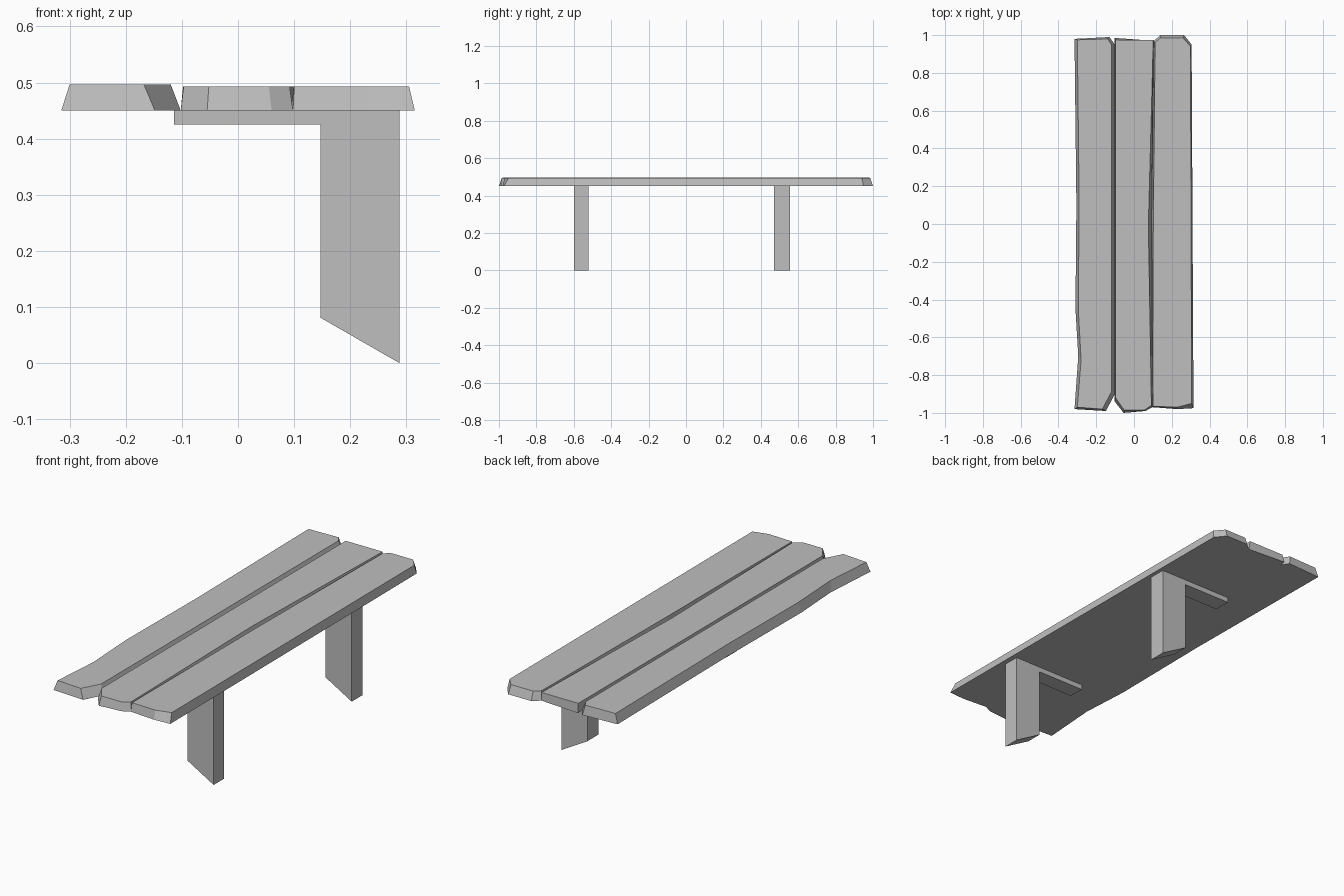
import bpy
import bmesh

default_cube = bpy.data.objects.get("Cube")
if default_cube:
    bpy.data.objects.remove(default_cube, do_unlink=True)

# One plain grey for the whole bench
grey = bpy.data.materials.new("weathered_grey")
grey.use_nodes = True
colour = (0.52, 0.52, 0.52, 1.0)
grey.diffuse_color = colour
grey.node_tree.nodes["Principled BSDF"].inputs["Base Color"].default_value = colour


def loft(name, lower, upper):
    """Join two matching outlines into a closed, flat-shaded solid."""
    bm = bmesh.new()
    first = [bm.verts.new(point) for point in lower]
    second = [bm.verts.new(point) for point in upper]
    bm.faces.new(list(reversed(first)))
    bm.faces.new(second)
    count = len(first)
    for i in range(count):
        j = (i + 1) % count
        bm.faces.new((first[i], first[j], second[j], second[i]))
    bmesh.ops.recalc_face_normals(bm, faces=bm.faces)
    mesh = bpy.data.meshes.new(name)
    bm.to_mesh(mesh)
    bm.free()
    mesh.materials.append(grey)
    part = bpy.data.objects.new(name, mesh)
    bpy.context.collection.objects.link(part)
    return part


SEAT_BOTTOM = 0.45


def plank(name, top_height, outline):
    """Rough-hewn board: each corner gives bottom x, y and top x, y."""
    lower = [(x, y, SEAT_BOTTOM) for x, y, top_x, top_y in outline]
    upper = [(top_x, top_y, top_height) for x, y, top_x, top_y in outline]
    return loft(name, lower, upper)


# Seat boards, with worn edges and chipped corners
plank("right_plank", 0.497, [
    (-.315, -.98, -.3, -.97),
    (-.148, -.99, -.168, -.98),
    (-.102, -.9, -.12, -.89),
    (-.102, .95, -.12, .95),
    (-.13, .99, -.14, .98),
    (-.315, .98, -.3, .975),
    (-.305, .1, -.29, .1),
    (-.31, -.45, -.295, -.45),
    (-.295, -.7, -.28, -.72),
])

plank("middle_plank", 0.493, [
    (-.102, -.94, -.097, -.92),
    (-.055, -1, -.052, -.985),
    (.06, -.99, .055, -.985),
    (.098, -.97, .092, -.96),
    (.093, 0, .076, 0),
    (.105, .97, .102, .975),
    (-.102, .985, -.098, .975),
])

plank("left_plank", 0.493, [
    (.098, -.97, .1, -.965),
    (.23, -.98, .23, -.97),
    (.315, -.975, .305, -.95),
    (.305, .95, .299, .94),
    (.265, 1, .26, .985),
    (.14, 1, .14, .985),
    (.105, .97, .112, .96),
    (.093, 0, .102, 0),
])

# Bracket legs: a slanted-foot upright with a thin arm under the seat
leg_profile = [
    (.288, 0), (.288, SEAT_BOTTOM), (-.114, SEAT_BOTTOM),
    (-.114, .425), (.147, .425), (.147, .081),
]
for name, front, back in (("front_leg", -.6, -.52), ("back_leg", .47, .555)):
    loft(name,
         [(x, front, z) for x, z in leg_profile],
         [(x, back, z) for x, z in leg_profile])
